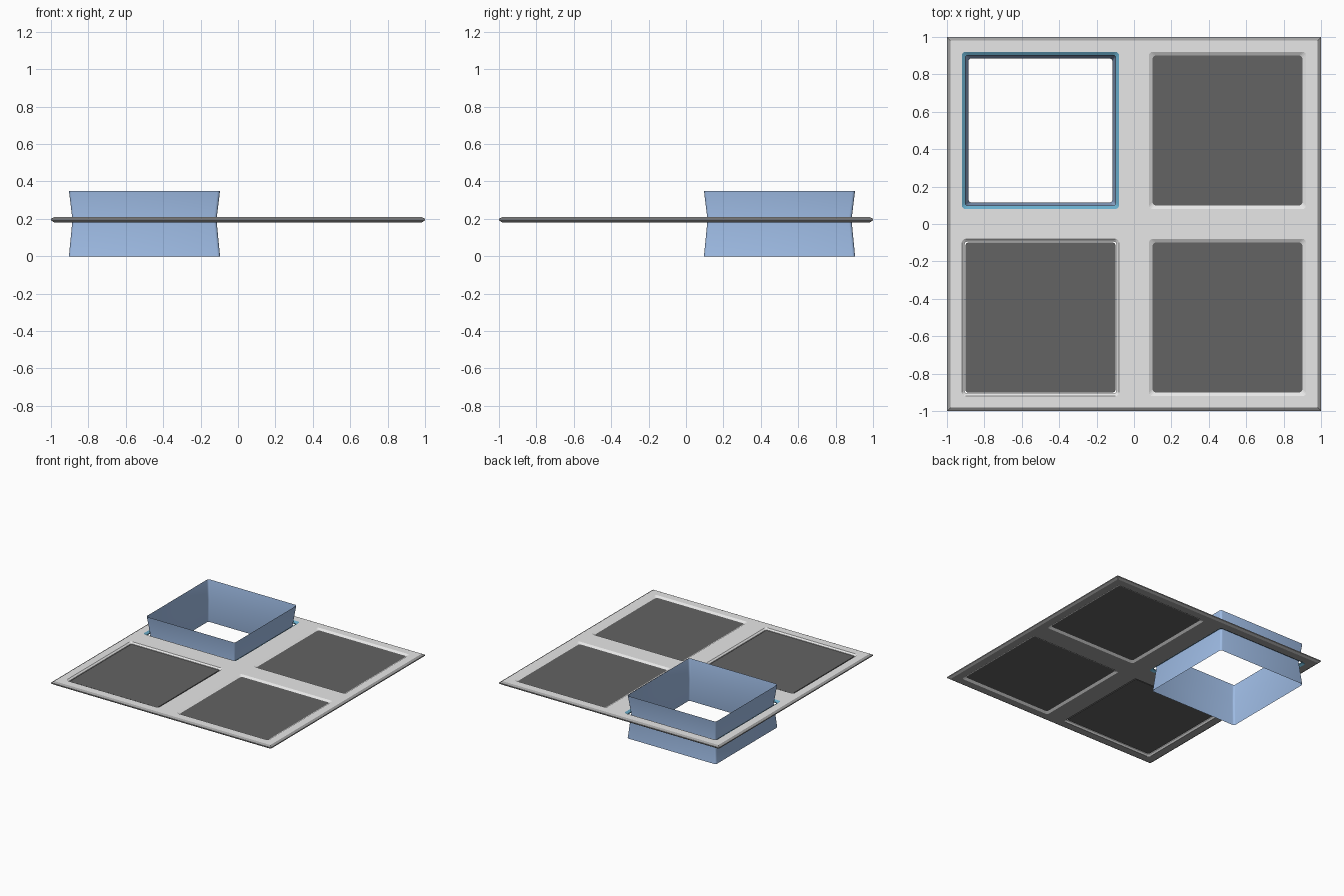
import bpy, bmesh, math

if "Cube" in bpy.data.objects:
    bpy.data.objects.remove(bpy.data.objects["Cube"])

Z0, Z1 = 0.18, 0.21          # underside and top of the frame
ZM = (Z0 + Z1) / 2


def material(name, rgb):
    m = bpy.data.materials.new(name)
    m.diffuse_color = (*rgb, 1)
    m.use_nodes = True
    m.node_tree.nodes["Principled BSDF"].inputs["Base Color"].default_value = m.diffuse_color
    return m


LIGHT = material("light grey", (0.8, 0.8, 0.8))
MID = material("mid grey", (0.36, 0.36, 0.36))
DARK = material("dark grey", (0.125, 0.125, 0.125))
BLUE = material("soft blue", (0.37, 0.54, 0.84))
TEAL = material("teal blue", (0.14, 0.42, 0.6))


def square_ring(cx, cy, half, radius, segs=3):
    """Points of a square with rounded corners (sharp when radius is 0)."""
    pts = []
    for q, (sx, sy) in enumerate(((1, 1), (-1, 1), (-1, -1), (1, -1))):
        for i in range(segs + 1 if radius else 1):
            a = math.radians(90 * (q + i / segs))
            pts.append((cx + sx * (half - radius) + radius * math.cos(a),
                        cy + sy * (half - radius) + radius * math.sin(a)))
    return pts


def loft(name, centre, levels, radius, mat, capped=True):
    """Stack square rings given as (half width, height)."""
    bm = bmesh.new()
    rings = [[bm.verts.new((x, y, z)) for x, y in square_ring(*centre, half, radius)]
             for half, z in levels]
    n = len(rings[0])
    for a, b in zip(rings, rings[1:]):
        for i in range(n):
            j = (i + 1) % n
            bm.faces.new((a[i], a[j], b[j], b[i]))
    if capped:
        bm.faces.new(rings[0][::-1])
        bm.faces.new(rings[-1])
    me = bpy.data.meshes.new(name)
    bm.to_mesh(me)
    bm.free()
    me.materials.append(mat)
    ob = bpy.data.objects.new(name, me)
    bpy.context.collection.objects.link(ob)
    return ob


def select_only(ob):
    bpy.ops.object.select_all(action='DESELECT')
    ob.select_set(True)
    bpy.context.view_layer.objects.active = ob


# Frame plate with chamfered outer edge
frame = loft("frame", (0, 0), [(0.982, Z0), (1, Z0 + 0.012), (1, Z1 - 0.01), (0.982, Z1)], 0, LIGHT)

# Four windows with chamfered rims
for cx in (-0.5, 0.5):
    for cy in (-0.5, 0.5):
        inner = 0.407 if (cx, cy) == (-0.5, -0.5) else 0.401
        levels = [(0.42, Z0 - 0.05), (0.42, Z0), (inner, ZM - 0.004),
                  (inner, ZM + 0.004), (0.42, Z1), (0.42, Z1 + 0.05)]
        cutter = loft("window_cutter", (cx, cy), levels, 0.018, LIGHT)
        cutter.hide_render = True
        mod = frame.modifiers.new("window", 'BOOLEAN')
        mod.operation = 'DIFFERENCE'
        mod.solver = 'EXACT'
        mod.object = cutter
        select_only(frame)
        bpy.ops.object.modifier_apply(modifier=mod.name)
        bpy.data.objects.remove(cutter)

# Light top and window rims, mid grey border and underside, teal open window
frame.data.materials.clear()
for m in (LIGHT, MID, TEAL):
    frame.data.materials.append(m)
for p in frame.data.polygons:
    c, nz = p.center, p.normal.z
    p.use_smooth = False
    if nz < -0.99:
        p.material_index = 1
    elif nz > 0.99:
        p.material_index = 0
    elif max(abs(c.x), abs(c.y)) > 0.98:
        p.material_index = 1
    elif max(abs(c.x + 0.5), abs(c.y - 0.5)) < 0.43:
        p.material_index = 2
    else:
        p.material_index = 0

# Thin dark panels filling three windows
for name, centre, half in (("panel_front_left", (-0.5, -0.5), 0.4),
                           ("panel_front_right", (0.5, -0.5), 0.402),
                           ("panel_back_right", (0.5, 0.5), 0.402)):
    loft(name, centre, [(half, ZM - 0.004), (half, ZM + 0.004)], 0.01, DARK)

# Pinched open sleeve passing through the fourth window
sleeve = loft("sleeve", (-0.5, 0.5), [(0.404, 0), (0.385, ZM), (0.404, 0.35)], 0.015, BLUE, capped=False)
select_only(sleeve)
bpy.ops.object.shade_smooth_by_angle(angle=math.radians(32))
